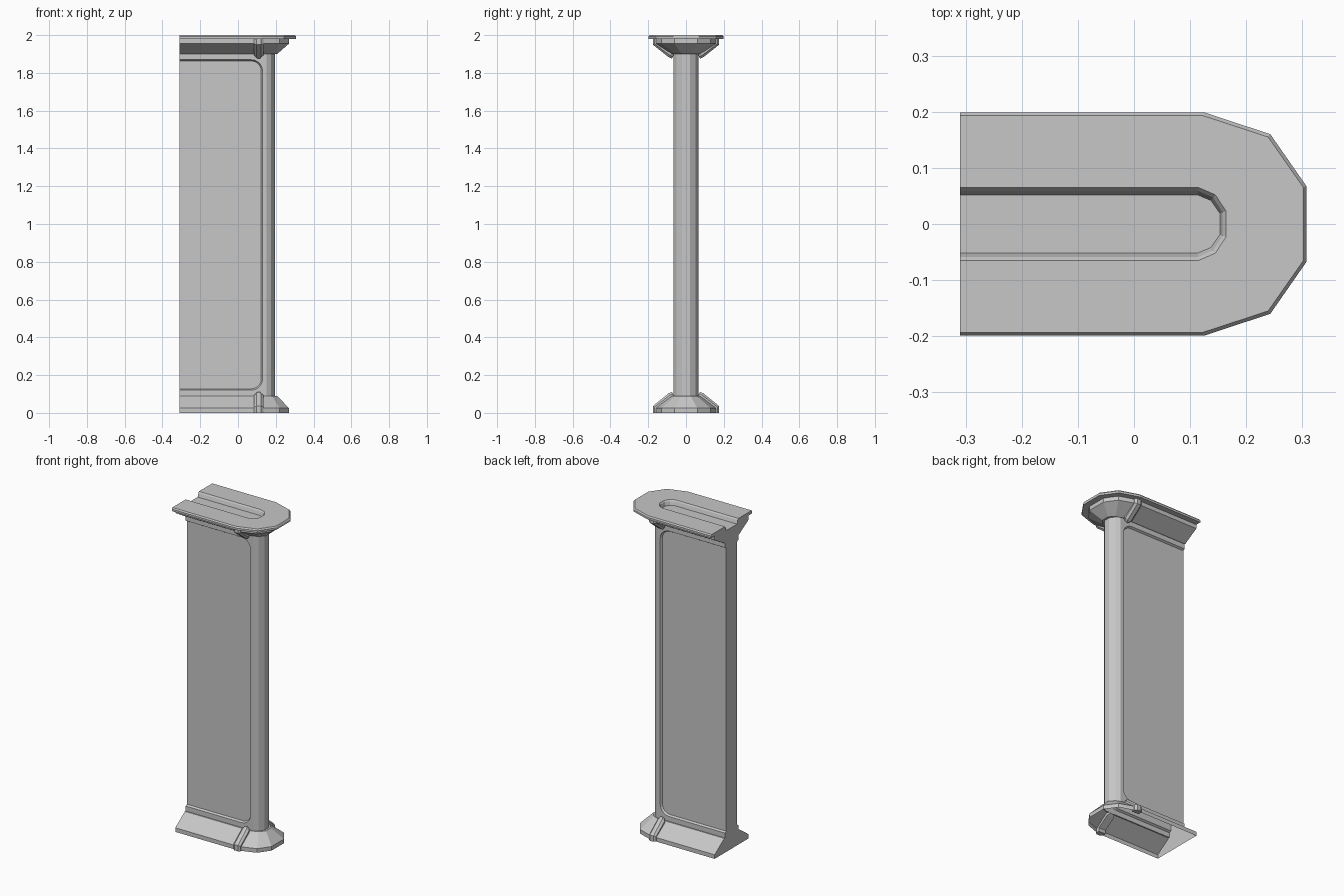
import bpy, bmesh, math

if "Cube" in bpy.data.objects:
    bpy.data.objects.remove(bpy.data.objects["Cube"], do_unlink=True)

stone = bpy.data.materials.new("light_grey_stone")
stone.use_nodes = True
COLOUR = (0.57, 0.57, 0.57, 1)
stone.diffuse_color = COLOUR
stone.node_tree.nodes["Principled BSDF"].inputs["Base Color"].default_value = COLOUR

CUT = -0.31        # flat end of the wall
WALL = 0.065       # half thickness of the wall


def finish(name, bm):
    bmesh.ops.remove_doubles(bm, verts=bm.verts, dist=0.0001)
    bmesh.ops.recalc_face_normals(bm, faces=bm.faces)
    mesh = bpy.data.meshes.new(name)
    bm.to_mesh(mesh)
    bm.free()
    mesh.materials.append(stone)
    obj = bpy.data.objects.new(name, mesh)
    bpy.context.collection.objects.link(obj)
    return obj


# Each level: height, then the half outline round the faceted end
foot = [(0.12, 0.165), (0.22, 0.13), (0.27, 0.06)]
wall = [(0.15, WALL), (0.175, 0.05), (0.195, 0.02)]
neck = [(0.14, 0.072), (0.18, 0.056), (0.207, 0.024)]
slab = [(0.125, 0.199), (0.243, 0.16), (0.307, 0.068)]
slab_top = [(0.123, 0.193), (0.239, 0.155), (0.302, 0.065)]
groove = [(0.115, 0.065), (0.145, 0.052), (0.164, 0.023)]
groove_mid = [(0.114, 0.059), (0.141, 0.047), (0.158, 0.021)]
groove_low = [(0.113, 0.052), (0.137, 0.042), (0.153, 0.019)]
levels = [
    (0, foot), (0.025, foot), (0.09, neck), (0.09, wall),
    (1.9, wall), (1.9, neck), (1.955, foot), (1.98, foot),
    (1.98, slab), (1.992, slab), (2, slab_top),
    (2, groove), (1.992, groove_mid), (1.97, groove_low),
]
PANEL_STEP = 3     # the span between the wall levels carries the panels


def ring(bm, z, half):
    pts = [(CUT, half[0][1])] + half
    pts += [(x, -y) for x, y in reversed(pts)]
    return [bm.verts.new((x, y, z)) for x, y in pts]


def side_panel(bm, side):
    """Flat frame, sloped border and recessed panel; returns its cut-end points."""
    low, high, right, r = 0.12, 1.87, 0.13, 0.06
    depth, inset = 0.012, 0.007

    def border(shrink, y):
        a, b, c, rad = low + shrink, high - shrink, right - shrink, r - shrink
        pts = [(CUT, a)]
        for cz, start in ((a + rad, -90), (b - rad, 0)):
            for i in range(6):
                t = math.radians(start + i * 18)
                pts.append((c - rad + rad * math.cos(t), cz + rad * math.sin(t)))
        pts.append((CUT, b))
        return [bm.verts.new((x, y * side, z)) for x, z in pts]

    outer, inner = border(0, WALL), border(inset, WALL - depth)
    edge = wall[0][0]
    frame = [bm.verts.new((x, WALL * side, z)) for x, z in
             ((CUT, 1.9), (edge, 1.9), (edge, 0.09), (CUT, 0.09))]
    bm.faces.new(outer + frame)
    for i in range(len(outer) - 1):
        bm.faces.new((outer[i], outer[i + 1], inner[i + 1], inner[i]))
    bm.faces.new(inner)
    return [outer[0], inner[0], inner[-1], outer[-1]]


# Wall with flared foot, cornice, capping slab and top channel
bm = bmesh.new()
rings = [ring(bm, z, half) for z, half in levels]
count = len(rings[0])
for k in range(len(rings) - 1):
    for i in range(count - 1):
        if k == PANEL_STEP and i in (0, count - 2):
            continue
        a, b = rings[k], rings[k + 1]
        bm.faces.new((a[i], a[i + 1], b[i + 1], b[i]))
bm.faces.new(rings[-1])
back, front = side_panel(bm, 1), side_panel(bm, -1)

# Flat cut end follows the whole section
n = PANEL_STEP + 1
left = [r[0] for r in rings]
right = [r[-1] for r in rings]
bm.faces.new(left[:n] + back + left[n:]
             + right[:n - 1:-1] + front[::-1] + right[n - 1::-1])
finish("wall_end", bm)


# Raised straps over the foot and the cornice
def strap(name, path, side):
    bm = bmesh.new()
    sections = []
    for y, z, dy, dz, width in path:
        sections.append([bm.verts.new((0.11 + x * width, side * (y + dy * h), z + dz * h))
                         for x, h in ((-1, -0.02), (-1, 0.004), (-0.5, 0.014),
                                      (0.5, 0.014), (1, 0.004), (1, -0.02))])
    for a, b in zip(sections, sections[1:]):
        for i in range(len(a)):
            j = (i + 1) % len(a)
            bm.faces.new((a[i], a[j], b[j], b[i]))
    bm.faces.new(sections[0])
    bm.faces.new(sections[-1])
    finish(name, bm)


foot_path = [(0.162, 0, 1, 0, 0.024), (0.162, 0.03, 1, 0.4, 0.024),
             (0.083, 0.09, 0.6, 1, 0.024), (0.068, 0.099, 0.5, 0.9, 0.013)]
cornice_path = [(0.162, 1.98, 1, 0, 0.024), (0.162, 1.955, 1, -0.4, 0.024),
                (0.083, 1.897, 0.6, -1, 0.024), (0.068, 1.888, 0.5, -0.9, 0.013)]
for label, side in (("front", -1), ("back", 1)):
    strap(label + "_foot_strap", foot_path, side)
    strap(label + "_cornice_strap", cornice_path, side)
